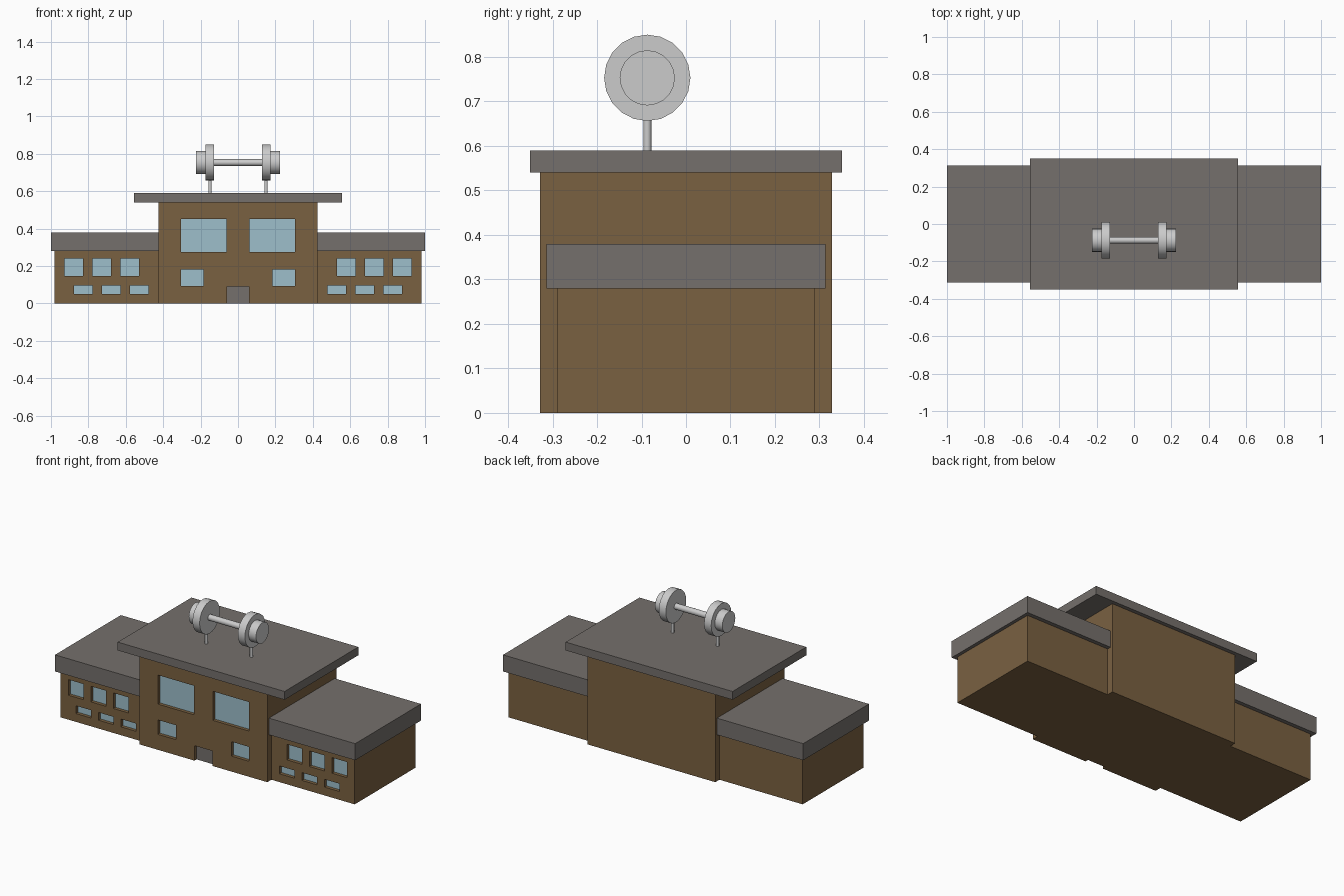
import bpy, bmesh, math
from mathutils import Matrix, Vector

if "Cube" in bpy.data.objects:
    bpy.data.objects.remove(bpy.data.objects["Cube"])


def material(name, rgb):
    m = bpy.data.materials.new(name)
    m.diffuse_color = (*rgb, 1)
    m.use_nodes = True
    m.node_tree.nodes["Principled BSDF"].inputs["Base Color"].default_value = m.diffuse_color
    return m


BROWN = material("brown_wall", (0.195, 0.119, 0.053))
GREY = material("grey_roof", (0.178, 0.162, 0.150))
GLASS = material("blue_glass", (0.337, 0.521, 0.597))
SILVER = material("silver_metal", (0.60, 0.60, 0.60))


def boxes(name, bounds, mats):
    """One object made of boxes given as (x0, x1, y0, y1, z0, z1)."""
    bm = bmesh.new()
    for x0, x1, y0, y1, z0, z1 in bounds:
        centre = Vector((x0 + x1, y0 + y1, z0 + z1)) / 2
        size = Matrix.Diagonal((x1 - x0, y1 - y0, z1 - z0, 1))
        bmesh.ops.create_cube(bm, size=1, matrix=Matrix.Translation(centre) @ size)
    me = bpy.data.meshes.new(name)
    bm.to_mesh(me)
    bm.free()
    ob = bpy.data.objects.new(name, me)
    bpy.context.collection.objects.link(ob)
    for m in mats:
        me.materials.append(m)
    return ob


def walls(name, bound, openings, recess=0.02):
    """Wall block with recessed openings (x0, x1, z0, z1) in its front."""
    ob = boxes(name, [bound], [BROWN, GLASS, GREY])
    front = bound[2]
    cutter = boxes(name + "_cutter",
                   [(x0, x1, front - 0.05, front + recess, z0, z1)
                    for x0, x1, z0, z1 in openings], [BROWN])
    cutter.hide_render = True
    mod = ob.modifiers.new("openings", 'BOOLEAN')
    mod.operation = 'DIFFERENCE'
    mod.solver = 'EXACT'
    mod.object = cutter
    bpy.context.view_layer.objects.active = ob
    bpy.ops.object.modifier_apply(modifier=mod.name)
    bpy.data.objects.remove(cutter, do_unlink=True)
    # Recess backs are glass, except the low central one, which is the door
    for p in ob.data.polygons:
        p.material_index = 0
        if p.normal.y < -0.9 and p.center.y > front + recess / 2:
            door = abs(p.center.x) < 0.06 and p.center.z < 0.09
            p.material_index = 2 if door else 1


def rod(name, r, depth, loc, axis, sides=20):
    rot = (0, math.pi / 2, 0) if axis == 'X' else (0, 0, 0)
    bpy.ops.mesh.primitive_cylinder_add(vertices=sides, radius=r, depth=depth,
                                        location=loc, rotation=rot)
    ob = bpy.context.object
    ob.name = name
    ob.data.materials.append(SILVER)
    bpy.ops.object.shade_smooth_by_angle(angle=math.radians(40))


def span(side, a, b):
    return tuple(sorted((side * a, side * b)))


# Central block with two large windows, two small windows and the door
openings = [(-0.06, 0.06, -0.02, 0.09)]
for s in (-1, 1):
    openings.append((*span(s, 0.062, 0.304), 0.275, 0.45))
    openings.append((*span(s, 0.185, 0.304), 0.093, 0.18))
walls("central_block", (-0.425, 0.425, -0.328, 0.328, 0, 0.54), openings)
boxes("central_roof", [(-0.556, 0.556, -0.351, 0.351, 0.54, 0.59)], [GREY])

# Side wings with two rows of windows and thick roofs
for s, side in ((-1, "left"), (1, "right")):
    openings = []
    for i in range(3):
        x = 0.528 + 0.15 * i
        openings.append((*span(s, x, x + 0.1), 0.147, 0.241))
        x -= 0.05
        openings.append((*span(s, x, x + 0.1), 0.05, 0.097))
    walls(side + "_wing", (*span(s, 0.42, 0.98), -0.289, 0.289, 0, 0.28), openings)
    boxes(side + "_wing_roof",
          [(*span(s, 0.42, 1.0), -0.313, 0.313, 0.28, 0.38)], [GREY])

# Rooftop dumbbell on two thin posts
Y, Z = -0.087, 0.753
rod("dumbbell_bar", 0.018, 0.27, (0, Y, Z), 'X')
for s, side in ((-1, "left"), (1, "right")):
    rod(side + "_large_weight", 0.097, 0.047, (s * 0.151, Y, Z), 'X')
    rod(side + "_small_weight", 0.062, 0.05, (s * 0.199, Y, Z), 'X')
    rod(side + "_post", 0.009, 0.09, (s * 0.15, Y, 0.63), 'Z', 12)
